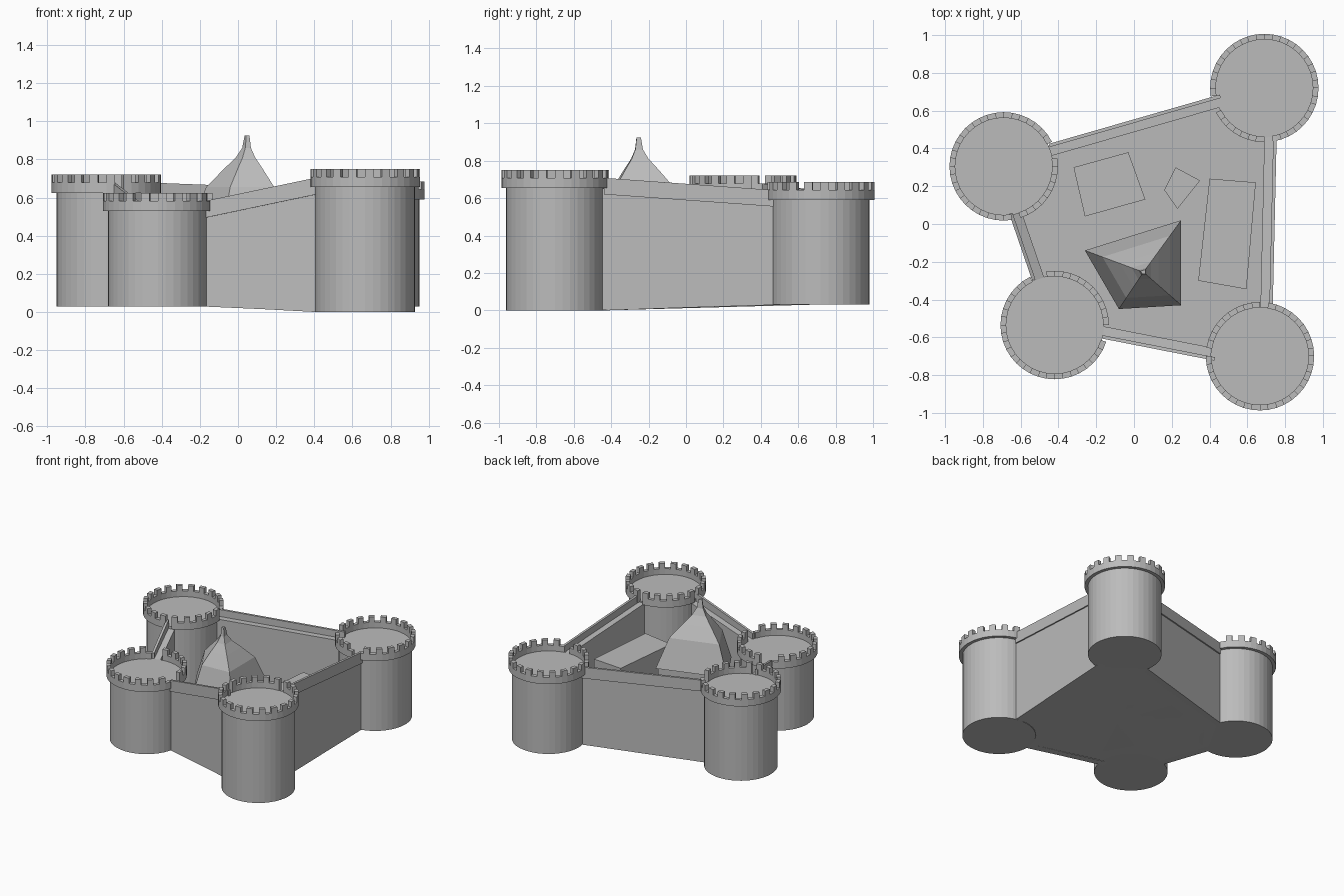
import bpy, bmesh, math
from mathutils import Vector

cube = bpy.data.objects.get("Cube")
if cube:
    bpy.data.objects.remove(cube)

stone = bpy.data.materials.new("grey_stone")
stone.use_nodes = True
stone.diffuse_color = (0.5, 0.5, 0.5, 1)
stone.node_tree.nodes["Principled BSDF"].inputs["Base Color"].default_value = (0.5, 0.5, 0.5, 1)


def loft(bm, rings):
    """Closed solid through a stack of rings that share a point count."""
    loops = [[bm.verts.new(p) for p in ring] for ring in rings]
    n = len(loops[0])
    bm.faces.new(loops[0][::-1])
    bm.faces.new(loops[-1])
    for low, high in zip(loops, loops[1:]):
        for i in range(n):
            j = (i + 1) % n
            bm.faces.new((low[i], low[j], high[j], high[i]))


def finish(bm, name):
    bmesh.ops.recalc_face_normals(bm, faces=bm.faces)
    mesh = bpy.data.meshes.new(name)
    bm.to_mesh(mesh)
    bm.free()
    mesh.materials.append(stone)
    obj = bpy.data.objects.new(name, mesh)
    bpy.context.collection.objects.link(obj)
    return obj


def solid(name, rings):
    bm = bmesh.new()
    loft(bm, rings)
    return finish(bm, name)


def flat(points, z):
    return [(x, y, z) for x, y in points]


# Towers: centre, foot height and top of the merlons
TOWERS = {
    "back_left": (Vector((0.69, 0.72)), 0.03, 0.685),
    "back_right": (Vector((-0.69, 0.305)), 0.03, 0.72),
    "front_right": (Vector((-0.42, -0.535)), 0.03, 0.625),
    "front_left": (Vector((0.667, -0.70)), 0.0, 0.75),
}
# Walls: the two towers they join, then the ends of the outer face
WALLS = {
    "back_wall": ("back_left", "back_right", (0.44, 0.67), (-0.43, 0.42)),
    "right_wall": ("back_right", "front_right", (-0.645, 0.04), (-0.535, -0.28)),
    "front_wall": ("front_right", "front_left", (-0.15, -0.60), (0.41, -0.71)),
    "left_wall": ("front_left", "back_left", (0.725, -0.42), (0.745, 0.45)),
}
SIDES = 40
BODY, RIM_IN, RIM_OUT = 0.262, 0.257, 0.287
RIM_DROP, CRENEL_DROP = 0.095, 0.042
THICK = 0.055


def inward(a, b):
    d = (b - a).normalized()
    return Vector((-d.y, d.x))


def circle(centre, radius, z):
    step = math.tau / SIDES
    return [(centre.x + radius * math.cos(i * step),
             centre.y + radius * math.sin(i * step), z) for i in range(SIDES)]


# Directions in which each tower opens on to a wall walk
doors = {key: [] for key in TOWERS}
for t0, t1, p, q in WALLS.values():
    a, b = Vector(p), Vector(q)
    mid = inward(a, b) * THICK * 0.5
    doors[t0].append(a + mid - TOWERS[t0][0])
    doors[t1].append(b + mid - TOWERS[t1][0])

for key, (c, foot, top) in TOWERS.items():
    rim = top - RIM_DROP
    solid(key + "_tower", [circle(c, BODY, foot), circle(c, BODY, rim + 0.008)])
    # Overhanging battlement ring, one block per segment
    bm = bmesh.new()
    for i in range(SIDES):
        a0, a1 = (math.tau * k / SIDES for k in (i, i + 1))
        centre_dir = Vector((math.cos((a0 + a1) / 2), math.sin((a0 + a1) / 2)))
        if any(centre_dir.angle(d) < math.radians(6) for d in doors[key]):
            continue
        plan = [(c.x + r * math.cos(a), c.y + r * math.sin(a))
                for r, a in ((RIM_IN, a0), (RIM_OUT, a0), (RIM_OUT, a1), (RIM_IN, a1))]
        height = top if i % 2 == 0 else top - CRENEL_DROP
        loft(bm, [flat(plan, rim), flat(plan, height)])
    bmesh.ops.remove_doubles(bm, verts=bm.verts, dist=0.0001)
    finish(bm, key + "_battlements")


def sloped_bar(name, a, b, near, far, low, high):
    """Bar along a-b between two inward offsets, with end heights low and high."""
    n = inward(a, b)
    plan = [(a + n * near, 0), (b + n * near, 1), (b + n * far, 1), (a + n * far, 0)]
    solid(name, [[(p.x, p.y, h[e]) for p, e in plan] for h in (low, high)])


outline = []
for name, (t0, t1, p, q) in WALLS.items():
    a, b = Vector(p), Vector(q)
    ends = (TOWERS[t0], TOWERS[t1])
    along = (b - a).normalized() * 0.06
    foot = [t[1] for t in ends]
    walk = [t[2] - RIM_DROP for t in ends]
    # Wall with its walk, then the slightly proud outer parapet
    sloped_bar(name, a - along, b + along, 0, THICK, foot, walk)
    sloped_bar(name + "_parapet", a - along * 0.3, b + along * 0.3, -0.01, 0.008,
               [h - 0.035 for h in walk], [t[2] - CRENEL_DROP for t in ends])
    outline += [(a, foot[0]), (b, foot[1])]

# Courtyard ground
solid("courtyard", [[(p.x, p.y, z + h) for p, z in outline] for h in (0, 0.03)])

# Flat-topped buildings
solid_plans = {
    "long_hall": (0.475, [(0.40, 0.24), (0.34, -0.30), (0.595, -0.345), (0.645, 0.22)]),
    "square_house": (0.24, [(-0.32, 0.30), (-0.26, 0.04), (0.06, 0.13), (-0.03, 0.38)]),
    "small_house": (0.22, [(0.22, 0.30), (0.16, 0.18), (0.23, 0.08), (0.35, 0.23)]),
}
for name, (height, plan) in solid_plans.items():
    solid(name, [flat(plan, 0.03), flat(plan, height)])

# Keep with a swept, pointed roof
apex = Vector((0.05, -0.255))
corners = [Vector(p) for p in ((-0.26, -0.14), (-0.08, -0.45), (0.25, -0.43), (0.25, 0.02))]
profile = [(1.0, 0.43), (0.7, 0.655), (0.4, 0.75), (0.2, 0.81), (0.09, 0.86), (0.05, 0.925)]


def scaled(f, z):
    return flat([apex.lerp(p, f) for p in corners], z)


solid("keep_walls", [scaled(0.95, 0.03), scaled(0.95, 0.44)])
solid("keep_roof", [scaled(f, z) for f, z in profile])
